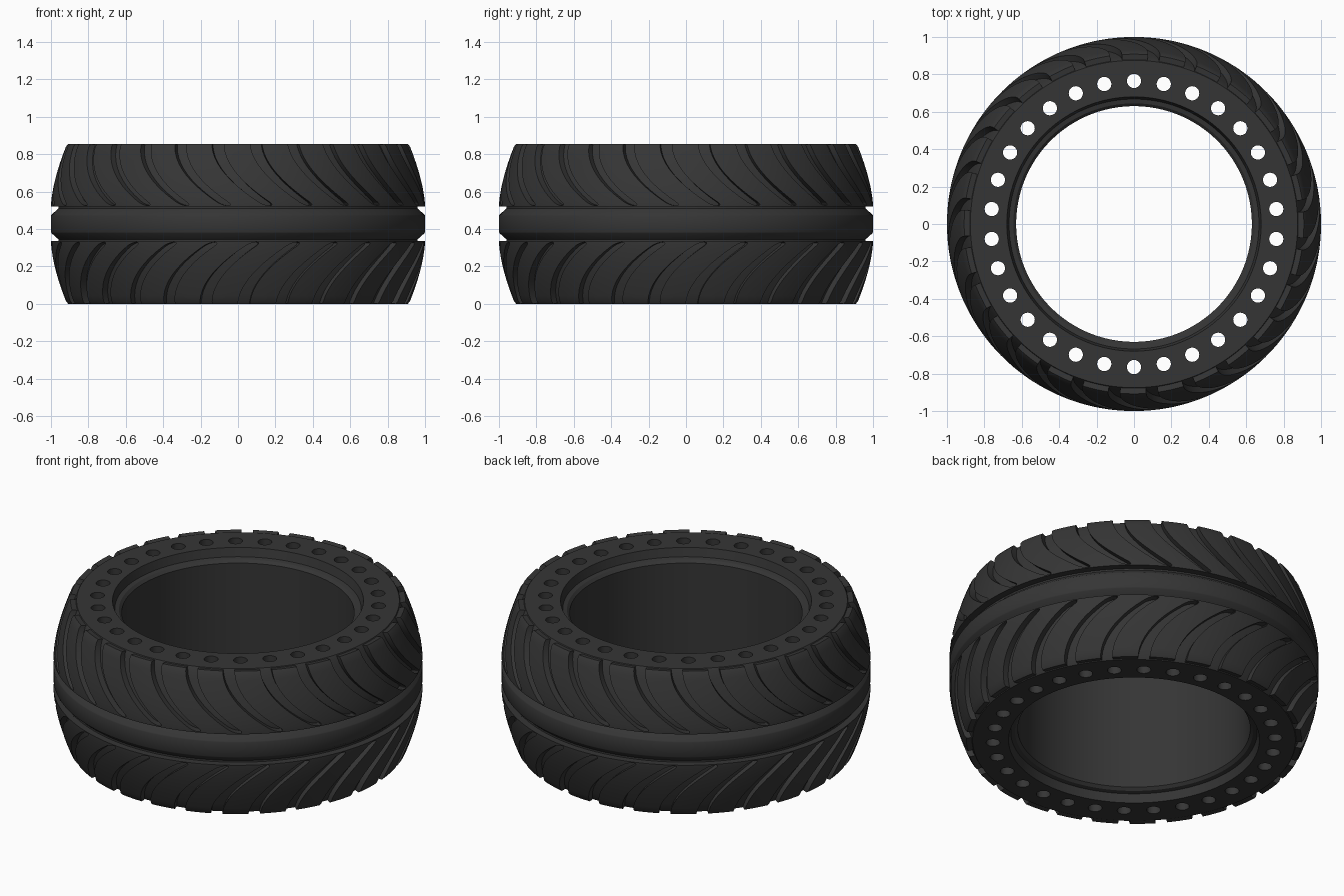
import bpy, bmesh, math
from math import cos, sin, radians

if "Cube" in bpy.data.objects:
    bpy.data.objects.remove(bpy.data.objects["Cube"])

H = 0.855            # tyre width along z
MID = H / 2
Z0 = 0.52            # inner edge of the upper tread band
LUGS, HOLES = 28, 30
PITCH = 360 / LUGS

rubber = bpy.data.materials.new("black_rubber")
rubber.diffuse_color = (0.036, 0.036, 0.036, 1)
rubber.use_nodes = True
rubber.node_tree.nodes["Principled BSDF"].inputs["Base Color"].default_value = rubber.diffuse_color


def crown(z):
    """Outer tread radius at height z (upper half)."""
    return 1 - 0.08 * max(0, (z - Z0) / 0.32) ** 1.6


def polar(r, deg, z):
    return (r * cos(radians(deg)), r * sin(radians(deg)), z)


def finish(name, bm):
    bmesh.ops.recalc_face_normals(bm, faces=bm.faces[:])
    me = bpy.data.meshes.new(name)
    bm.to_mesh(me)
    bm.free()
    me.materials.append(rubber)
    ob = bpy.data.objects.new(name, me)
    bpy.context.collection.objects.link(ob)
    return ob


def smooth(ob):
    bpy.ops.object.select_all(action='DESELECT')
    ob.select_set(True)
    bpy.context.view_layer.objects.active = ob
    bpy.ops.object.shade_smooth_by_angle(angle=radians(32))


# Carcass: closed lathe profile, upper half mirrored about the mid plane
upper = [(0.63, 0.785), (0.645, 0.80), (0.668, 0.805), (0.68, H), (0.875, H)]
upper += [(crown(z) - 0.035, z) for z in (0.84, 0.80, 0.75, 0.70, 0.65, 0.60, 0.55)]
upper += [(0.96, 0.525), (0.96, 0.51), (0.997, 0.477), (1.0, 0.471)]
profile = upper + [(r, H - z) for r, z in reversed(upper)]
SEG = 180
bm = bmesh.new()
rings = [[bm.verts.new(polar(r, 360 * i / SEG, z)) for r, z in profile] for i in range(SEG)]
n = len(profile)
for i in range(SEG):
    a, b = rings[i], rings[(i + 1) % SEG]
    for j in range(n):
        k = (j + 1) % n
        bm.faces.new((a[j], b[j], b[k], a[k]))
carcass = finish("tyre_carcass", bm)

# Ring of holes through the sidewalls
bm = bmesh.new()
for i in range(HOLES):
    tops, bots = [], []
    cx, cy, _ = polar(0.765, 90 + i * 360 / HOLES, 0)
    for s in range(24):
        x, y, _ = polar(0.038, s * 15, 0)
        tops.append(bm.verts.new((cx + x, cy + y, H + 0.1)))
        bots.append(bm.verts.new((cx + x, cy + y, -0.1)))
    bm.faces.new(tops)
    bm.faces.new(bots[::-1])
    for s in range(24):
        t = (s + 1) % 24
        bm.faces.new((bots[s], bots[t], tops[t], tops[s]))
cutter = finish("hole_cutter", bm)
cutter.hide_render = True
mod = carcass.modifiers.new("holes", 'BOOLEAN')
mod.operation = 'DIFFERENCE'
mod.solver = 'EXACT'
mod.object = cutter
bpy.context.view_layer.objects.active = carcass
bpy.ops.object.modifier_apply(modifier=mod.name)
bpy.data.objects.remove(cutter)
smooth(carcass)


# Tread lugs: raised blocks between swept, round-tipped grooves
def sweep(t):
    return -17 * (1 - (1 - t) ** 1.8)


def gap(t):
    k = min(1, max(0, t - 0.015) / 0.06)
    return 0.02 + (3.3 + 0.7 * t) * math.sqrt(k * (2 - k))


TS = [0, 0.015, 0.02, 0.03, 0.045, 0.06, 0.075, 0.12, 0.18, 0.25, 0.33,
      0.42, 0.51, 0.6, 0.69, 0.78, 0.87, 0.955, 1.0]
COLS = 6


def tread_band(name, tip, flip):
    bm = bmesh.new()
    for k in range(LUGS):
        outer, inner = [], []
        for t in TS:
            z = Z0 + t * (H - Z0)
            r = crown(z) - (0.006 if t == 1 else 0)
            zi = min(z, H - 0.008)
            start = tip + k * PITCH + sweep(t) + gap(t) / 2
            step = (PITCH - gap(t)) / COLS
            ro, ri = [], []
            for c in range(COLS + 1):
                a = start + c * step
                ro.append(bm.verts.new(polar(r, a, H - z if flip else z)))
                ri.append(bm.verts.new(polar(r - 0.05, a, H - zi if flip else zi)))
            outer.append(ro)
            inner.append(ri)
        m = len(TS) - 1
        for i in range(m):
            for c in range(COLS):
                for g in (outer, inner):
                    bm.faces.new((g[i][c], g[i][c + 1], g[i + 1][c + 1], g[i + 1][c]))
            for c in (0, COLS):
                bm.faces.new((outer[i][c], outer[i + 1][c], inner[i + 1][c], inner[i][c]))
        for i in (0, m):
            for c in range(COLS):
                bm.faces.new((outer[i][c], outer[i][c + 1], inner[i][c + 1], inner[i][c]))
    smooth(finish(name, bm))


tread_band("upper_tread", -92.6, False)
tread_band("lower_tread", -96.7, True)
